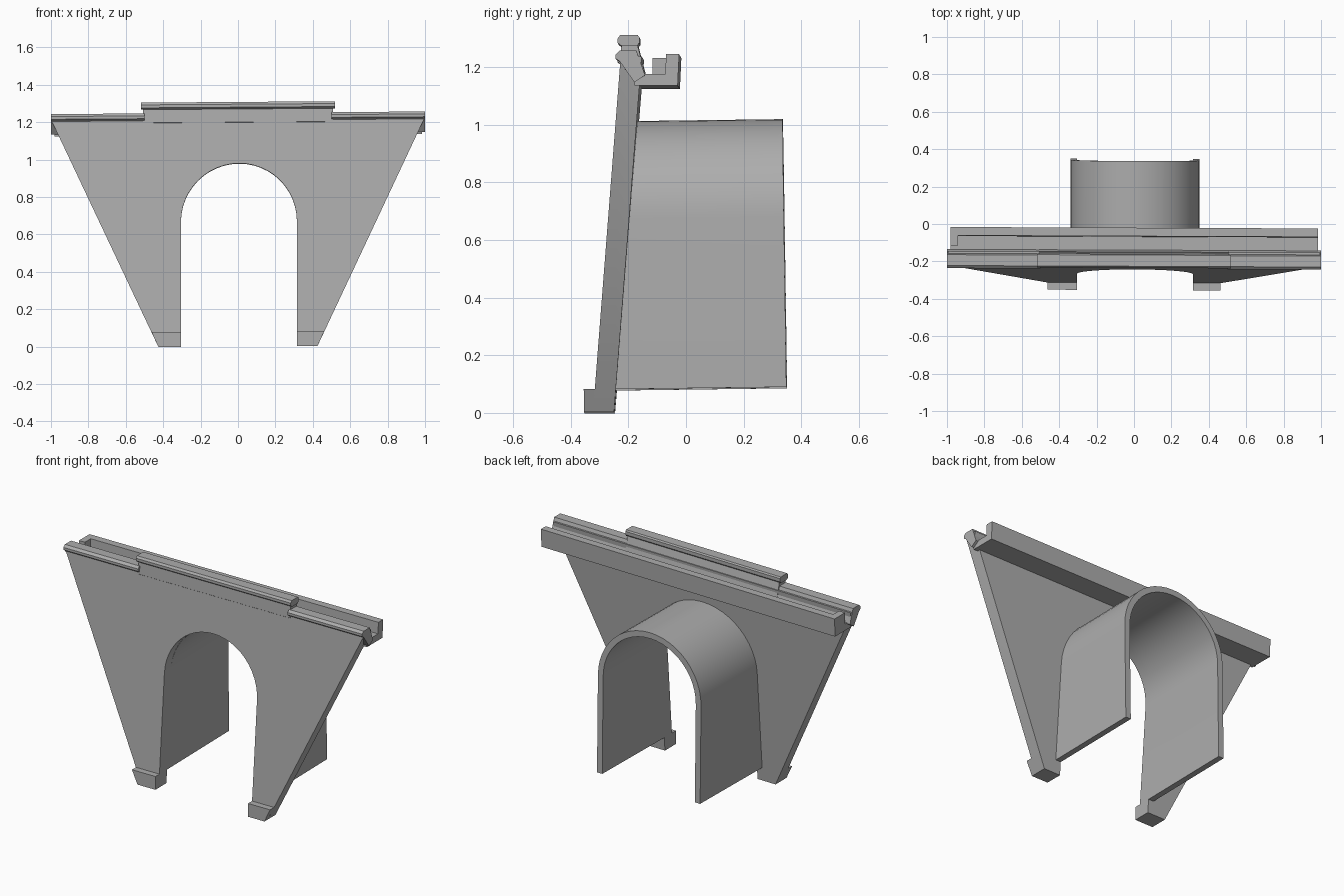
import bpy, bmesh, math

cube = bpy.data.objects.get("Cube")
if cube:
    bpy.data.objects.remove(cube, do_unlink=True)

grey = bpy.data.materials.new("plain grey")
grey.use_nodes = True
colour = (0.42, 0.42, 0.42, 1)
grey.diffuse_color = colour
grey.node_tree.nodes["Principled BSDF"].inputs["Base Color"].default_value = colour


def prism(name, start, end, smooth=False):
    """Solid between two matching outlines, with the slight lean of the whole piece."""
    bm = bmesh.new()
    rings = [[bm.verts.new((x, y - 0.004 * x, z + 0.007 * x)) for x, y, z in ring]
             for ring in (start, end)]
    n = len(start)
    bm.faces.new(rings[0])
    bm.faces.new(rings[1][::-1])
    for i in range(n):
        j = (i + 1) % n
        bm.faces.new((rings[0][j], rings[0][i], rings[1][i], rings[1][j]))
    bmesh.ops.recalc_face_normals(bm, faces=bm.faces)
    mesh = bpy.data.meshes.new(name)
    bm.to_mesh(mesh)
    bm.free()
    mesh.materials.append(grey)
    obj = bpy.data.objects.new(name, mesh)
    bpy.context.collection.objects.link(obj)
    if smooth:
        bpy.ops.object.select_all(action='DESELECT')
        obj.select_set(True)
        bpy.context.view_layer.objects.active = obj
        bpy.ops.object.shade_smooth_by_angle(angle=math.radians(30))
    return obj


def along_x(name, profile, x0, x1):
    return prism(name, [(x0, y, z) for y, z in profile], [(x1, y, z) for y, z in profile])


def along_y(name, outline, front, back, smooth=False):
    return prism(name, [(x, front(z), z) for x, z in outline],
                 [(x, back(z), z) for x, z in outline], smooth)


def arch(radius, base, steps=24):
    """Arch line from the left foot over the crown to the right foot."""
    spring = 0.67
    curve = [(0.005 - radius * math.cos(math.pi * i / steps),
              spring + radius * math.sin(math.pi * i / steps)) for i in range(steps + 1)]
    return [(0.005 - radius, base)] + curve + [(0.005 + radius, base)]


def wall_front(z):
    return -0.321 + 0.08 * z


def wall_back(z):
    return -0.248 + 0.08 * z


# Leaning wall with arched opening
inner = arch(0.31, 0)
outline = [(-0.425, 0)] + inner + [(0.425, 0), (0.995, 1.21), (0.995, 1.23),
                                  (-0.995, 1.23), (-0.995, 1.21)]
along_y("arched_wall", outline, wall_front, wall_back, True)

# Toe blocks at the bottom of both legs
for side, label in ((-1, "right"), (1, "left")):
    edge = 0.005 + side * 0.31
    toe = [(edge, 0), (side * 0.425, 0), (side * 0.462, 0.08), (edge, 0.08)]
    along_y(label + "_toe", toe, lambda z: -0.353, lambda z: -0.28)

# Tunnel behind the opening
shell = arch(0.345, 0.083) + arch(0.31, 0.083)[::-1]
tunnel = along_y("tunnel", shell, lambda z: wall_back(z) - 0.01,
                 lambda z: 0.351 - 0.015 * z, True)
for v in tunnel.data.vertices:
    v.co.z += 0.013 * v.co.y

# Trough along the back of the top edge, closed at one end
trough = [(-0.175, 1.13), (-0.025, 1.13), (-0.02, 1.238), (-0.065, 1.238),
          (-0.068, 1.17), (-0.175, 1.17)]
along_x("trough", trough, -0.98, 0.985)
end_plate = [(-0.12, 1.14), (-0.03, 1.14), (-0.022, 1.238), (-0.12, 1.238)]
along_x("trough_end", end_plate, -0.98, -0.94)

# Low ledges on both sides
ledge = [(-0.226, 1.213), (-0.24, 1.222), (-0.24, 1.237), (-0.226, 1.25),
         (-0.168, 1.25), (-0.138, 1.165), (-0.175, 1.14)]
along_x("right_ledge", ledge, -1, -0.5)
along_x("left_ledge", ledge, 0.5, 1)

# Raised parapet with its cap
parapet = [(-0.226, 1.2), (-0.222, 1.28), (-0.168, 1.28), (-0.138, 1.165), (-0.175, 1.14)]
along_x("parapet", parapet, -0.508, 0.508)
cap = [(-0.222, 1.27), (-0.235, 1.28), (-0.235, 1.296), (-0.226, 1.308),
       (-0.166, 1.308), (-0.16, 1.3), (-0.16, 1.28), (-0.168, 1.27)]
along_x("parapet_cap", cap, -0.518, 0.518)
